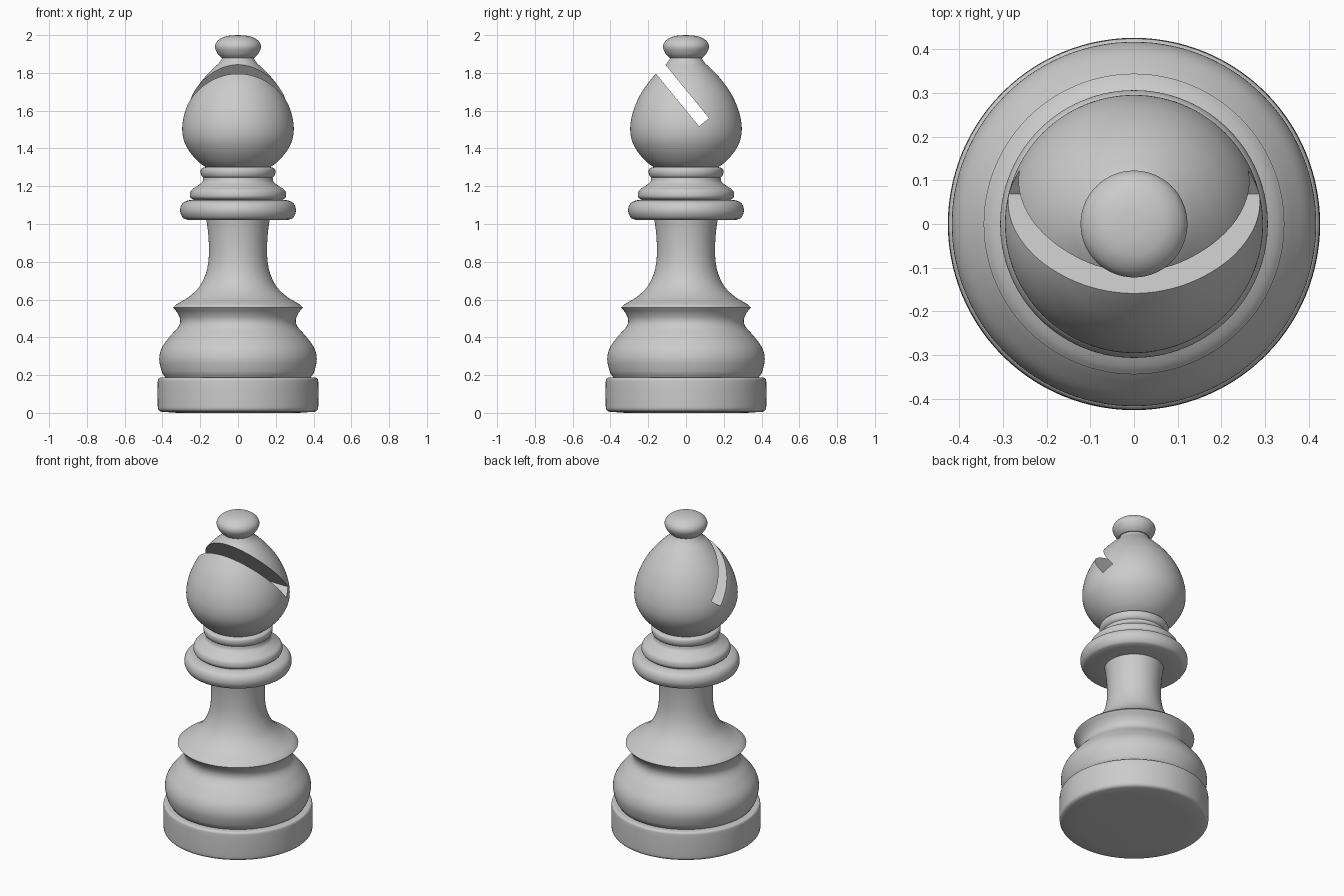
import bpy, math
from mathutils import Vector

if "Cube" in bpy.data.objects:
    bpy.data.objects.remove(bpy.data.objects["Cube"])

SEG = 112


def spline(pts, n=6):
    """Catmull-Rom curve through (radius, z) points."""
    v = [Vector(p) for p in pts]
    v = [2 * v[0] - v[1]] + v + [2 * v[-1] - v[-2]]
    out = []
    for a, b, c, d in zip(v, v[1:], v[2:], v[3:]):
        for i in range(n):
            t = i / n
            out.append(0.5 * (2 * b + (c - a) * t + (2 * a - 5 * b + 4 * c - d) * t * t
                              + (3 * b - a - 3 * c + d) * t ** 3))
    return [tuple(p) for p in out] + [tuple(pts[-1])]


def make(name, verts, faces):
    me = bpy.data.meshes.new(name)
    me.from_pydata(verts, [], faces)
    me.update()
    ob = bpy.data.objects.new(name, me)
    bpy.context.collection.objects.link(ob)
    return ob


def smooth(ob, angle=35):
    bpy.ops.object.select_all(action='DESELECT')
    bpy.context.view_layer.objects.active = ob
    ob.select_set(True)
    bpy.ops.object.shade_smooth_by_angle(angle=math.radians(angle))


def lathe(name, prof, cap_bottom=False, cap_top=False):
    """Revolve a profile (listed bottom to top) round the z axis."""
    verts = [(r * math.cos(2 * math.pi * k / SEG), r * math.sin(2 * math.pi * k / SEG), z)
             for r, z in prof for k in range(SEG)]
    faces = [(i * SEG + k, i * SEG + (k + 1) % SEG, (i + 1) * SEG + (k + 1) % SEG, (i + 1) * SEG + k)
             for i in range(len(prof) - 1) for k in range(SEG)]
    if cap_bottom:
        faces.append(tuple(reversed(range(SEG))))
    if cap_top:
        faces.append(tuple(range(len(verts) - SEG, len(verts))))
    ob = make(name, verts, faces)
    smooth(ob)
    return ob


# Foot disc
lathe("base", [(0.32, 0), (0.405, 0.006)] + spline([(0.415, 0.01), (0.422, 0.018), (0.425, 0.035),
      (0.426, 0.1), (0.425, 0.165), (0.421, 0.181), (0.41, 0.187), (0.382, 0.188)], 4), cap_bottom=True)

# Swelling above the foot, up to the sharp rim
lathe("lower_bulge", spline([(0.385, 0.187), (0.404, 0.22), (0.417, 0.285), (0.403, 0.345), (0.36, 0.405),
      (0.316, 0.455), (0.306, 0.49), (0.318, 0.525), (0.344, 0.558)]))

# Concave stem
lathe("stem", spline([(0.344, 0.558), (0.322, 0.577), (0.262, 0.613), (0.207, 0.665), (0.173, 0.73),
      (0.157, 0.80), (0.154, 0.88), (0.159, 0.96), (0.168, 1.024)]))

# Stacked collar rings
lathe("collar_large", [(0.165, 1.022)] + spline([(0.265, 1.022), (0.29, 1.032), (0.305, 1.06), (0.304, 1.09),
      (0.29, 1.113), (0.262, 1.125), (0.235, 1.127)]))
lathe("collar_middle", spline([(0.235, 1.127), (0.251, 1.14), (0.254, 1.158), (0.246, 1.18),
      (0.218, 1.2), (0.19, 1.222), (0.183, 1.245)]))
lathe("collar_small", spline([(0.183, 1.245), (0.193, 1.256), (0.198, 1.275), (0.193, 1.294), (0.17, 1.302)]))

# Teardrop head
head = lathe("head", spline([(0.168, 1.298), (0.212, 1.332), (0.254, 1.38), (0.284, 1.435), (0.295, 1.49),
      (0.291, 1.55), (0.272, 1.62), (0.236, 1.695), (0.19, 1.76), (0.14, 1.815), (0.1, 1.853), (0.08, 1.884)]),
      True, True)

# Slanted slot cut through the head
along, width = Vector((0.633, -0.774)), Vector((0.053, 0.0435))
low = Vector((0.069, 1.517))
top = low - along * 0.46
corners = [low, low + width, top + width, top]
cutter = make("slot_cutter", [(x, p.x, p.y) for x in (-0.5, 0.5) for p in corners],
              [(3, 2, 1, 0), (4, 5, 6, 7)] + [(i, (i + 1) % 4, (i + 1) % 4 + 4, i + 4) for i in range(4)])
cutter.hide_render = True
mod = head.modifiers.new("slot", 'BOOLEAN')
mod.operation, mod.solver, mod.object = 'DIFFERENCE', 'EXACT', cutter
bpy.context.view_layer.objects.active = head
bpy.ops.object.modifier_apply(modifier=mod.name)
bpy.data.objects.remove(cutter)
smooth(head, 30)

# Finial knob
lathe("finial", [(0.07, 1.878)] + spline([(0.088, 1.88), (0.108, 1.902), (0.122, 1.935), (0.114, 1.963),
      (0.085, 1.986), (0.045, 1.997), (0.001, 2.0)]), cap_bottom=True, cap_top=True)
